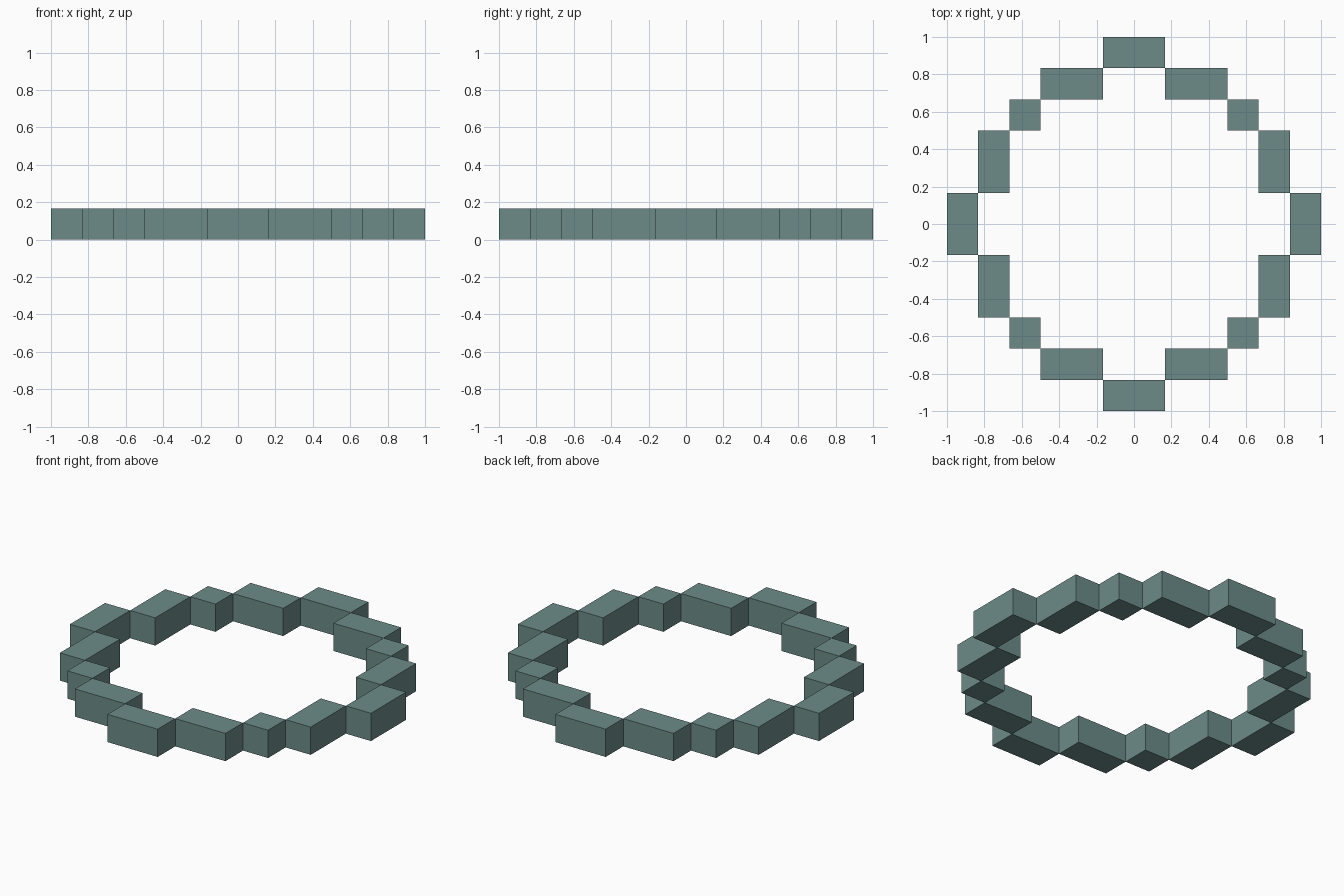
import bpy, bmesh
from mathutils import Matrix, Vector

if "Cube" in bpy.data.objects:
    bpy.data.objects.remove(bpy.data.objects["Cube"])

U = 1 / 6  # one block cell

mat = bpy.data.materials.new("teal_grey")
mat.diffuse_color = (0.15, 0.26, 0.25, 1)
mat.use_nodes = True
mat.node_tree.nodes["Principled BSDF"].inputs["Base Color"].default_value = mat.diffuse_color


def block(name, x0, x1, y0, y1):
    """Box spanning the given cell range, one cell tall, standing on z = 0."""
    bm = bmesh.new()
    size = Vector(((x1 - x0) * U, (y1 - y0) * U, U))
    centre = Vector(((x0 + x1) * U / 2, (y0 + y1) * U / 2, U / 2))
    bmesh.ops.create_cube(bm, size=1, matrix=Matrix.Translation(centre) @ Matrix.Diagonal(size).to_4x4())
    mesh = bpy.data.meshes.new(name)
    bm.to_mesh(mesh)
    bm.free()
    mesh.materials.append(mat)
    bpy.context.collection.objects.link(bpy.data.objects.new(name, mesh))


# Blocks at the four ends of the ring
block("back_block", -1, 1, 5, 6)
block("front_block", -1, 1, -6, -5)
block("right_block", 5, 6, -1, 1)
block("left_block", -6, -5, -1, 1)

# Stepped blocks of one quarter, mirrored into all four
steps = {"long_step": (1, 3, 4, 5), "corner_step": (3, 4, 3, 4), "side_step": (4, 5, 1, 3)}
for sx, xname in ((1, "right"), (-1, "left")):
    for sy, yname in ((1, "back"), (-1, "front")):
        for name, (x0, x1, y0, y1) in steps.items():
            xa, xb = sorted((sx * x0, sx * x1))
            ya, yb = sorted((sy * y0, sy * y1))
            block(f"{yname}_{xname}_{name}", xa, xb, ya, yb)
